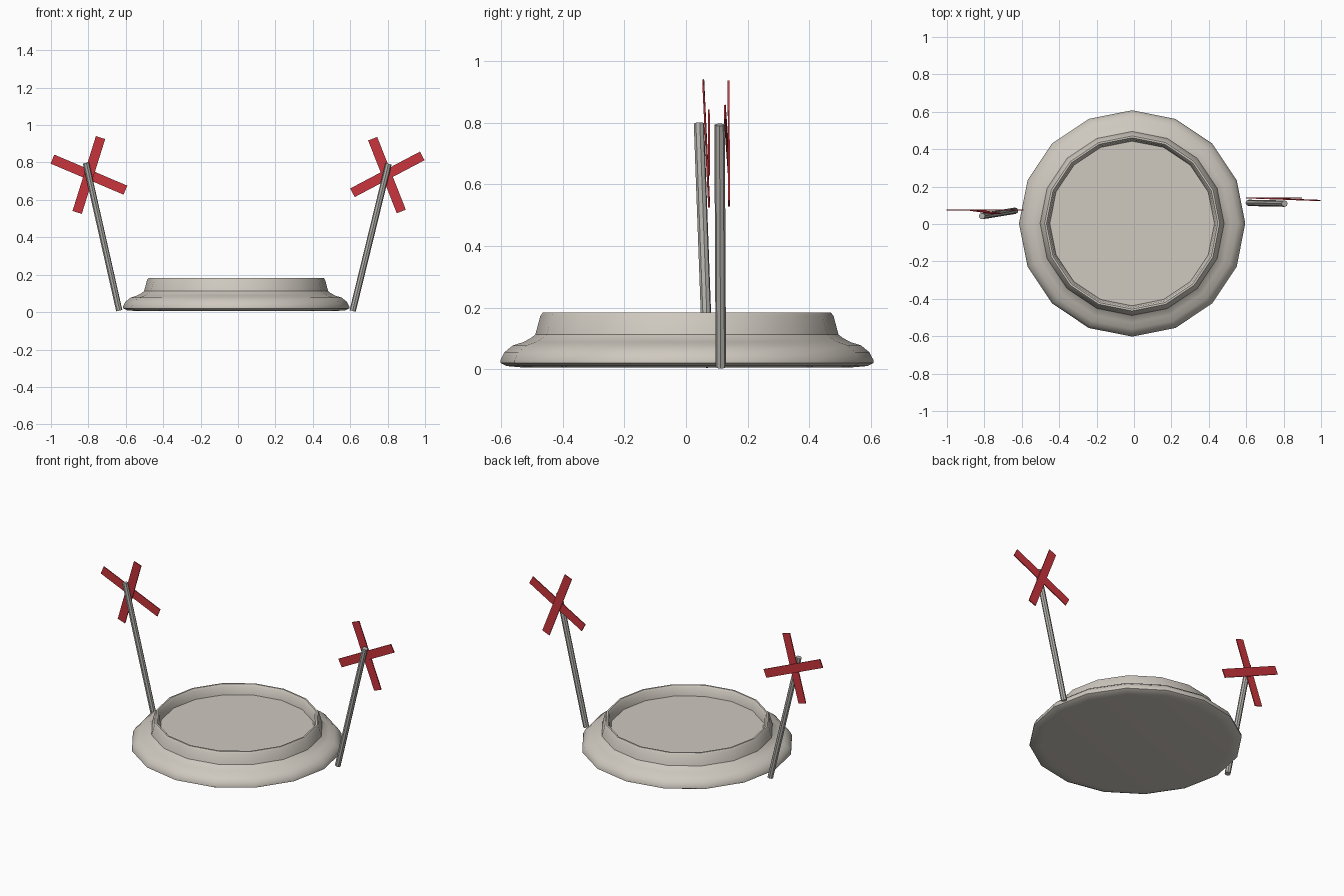
import bpy, bmesh, math
from mathutils import Vector, Matrix

if "Cube" in bpy.data.objects:
    bpy.data.objects.remove(bpy.data.objects["Cube"])


def material(name, rgb):
    m = bpy.data.materials.new(name)
    m.diffuse_color = (*rgb, 1)
    m.use_nodes = True
    m.node_tree.nodes["Principled BSDF"].inputs["Base Color"].default_value = m.diffuse_color
    return m


STONE = material("pale stone", (0.62, 0.58, 0.52))
POST = material("grey post", (0.45, 0.44, 0.41))
RED = material("signal red", (0.58, 0.035, 0.045))


def finish(bm, name, mat, smooth=None):
    bmesh.ops.recalc_face_normals(bm, faces=bm.faces)
    me = bpy.data.meshes.new(name)
    bm.to_mesh(me)
    bm.free()
    me.materials.append(mat)
    ob = bpy.data.objects.new(name, me)
    bpy.context.collection.objects.link(ob)
    if smooth:
        bpy.ops.object.select_all(action='DESELECT')
        ob.select_set(True)
        bpy.context.view_layer.objects.active = ob
        bpy.ops.object.shade_smooth_by_angle(angle=math.radians(smooth))
    return ob


def lathe(name, profile, sides, centre, mat):
    bm = bmesh.new()
    rings = []
    for r, z in profile:
        rings.append([bm.verts.new((centre[0] + r * math.cos(math.tau * i / sides),
                                    centre[1] + r * math.sin(math.tau * i / sides), z))
                      for i in range(sides)])
    for a, b in zip(rings, rings[1:]):
        for i in range(sides):
            j = (i + 1) % sides
            bm.faces.new((a[i], a[j], b[j], b[i]))
    bm.faces.new(rings[0])
    bm.faces.new(rings[-1])
    return finish(bm, name, mat, 32)


def post(name, a, b, radius=0.017):
    a, b = Vector(a), Vector(b)
    d = b - a
    bm = bmesh.new()
    mat = Matrix.Translation((a + b) / 2) @ d.to_track_quat('Z', 'Y').to_matrix().to_4x4()
    bmesh.ops.create_cone(bm, cap_ends=True, segments=8, radius1=radius,
                          radius2=radius, depth=d.length, matrix=mat)
    return finish(bm, name, POST)


def plank(name, a, b, width=0.052, thick=0.006):
    # thin board from a to b, facing front and back
    a, b = Vector(a), Vector(b)
    x = (b - a).normalized()
    z = x.cross(Vector((0, 1, 0))).normalized()
    y = z.cross(x)
    rot = Matrix((x, y, z)).transposed().to_4x4()
    bm = bmesh.new()
    bmesh.ops.create_cube(bm, size=1, matrix=Matrix.Translation((a + b) / 2) @ rot
                          @ Matrix.Diagonal(((b - a).length, thick, width, 1)))
    return finish(bm, name, RED)


# Round base with flared foot, raised rim and sunken floor
lathe("round_base", [(0.54, 0.006), (0.585, 0.01), (0.605, 0.02), (0.605, 0.03),
                     (0.592, 0.055), (0.565, 0.077), (0.53, 0.088), (0.505, 0.102),
                     (0.492, 0.112), (0.476, 0.172), (0.468, 0.183), (0.458, 0.183),
                     (0.449, 0.172), (0.44, 0.122)], 16, (-0.01, 0.003), STONE)

# Leaning posts
post("left_post", (-0.635, 0.071, 0.008), (-0.813, 0.042, 0.797))
post("right_post", (0.613, 0.113, 0.006), (0.805, 0.109, 0.793))

# Crossed boards fixed behind each post
plank("left_cross_board", (-0.992, 0.074, 0.818), (-0.602, 0.075, 0.652))
plank("left_upright_board", (-0.735, 0.056, 0.933), (-0.86, 0.075, 0.533))
plank("right_cross_board", (0.985, 0.126, 0.835), (0.612, 0.14, 0.638))
plank("right_upright_board", (0.72, 0.138, 0.927), (0.873, 0.140, 0.538))
